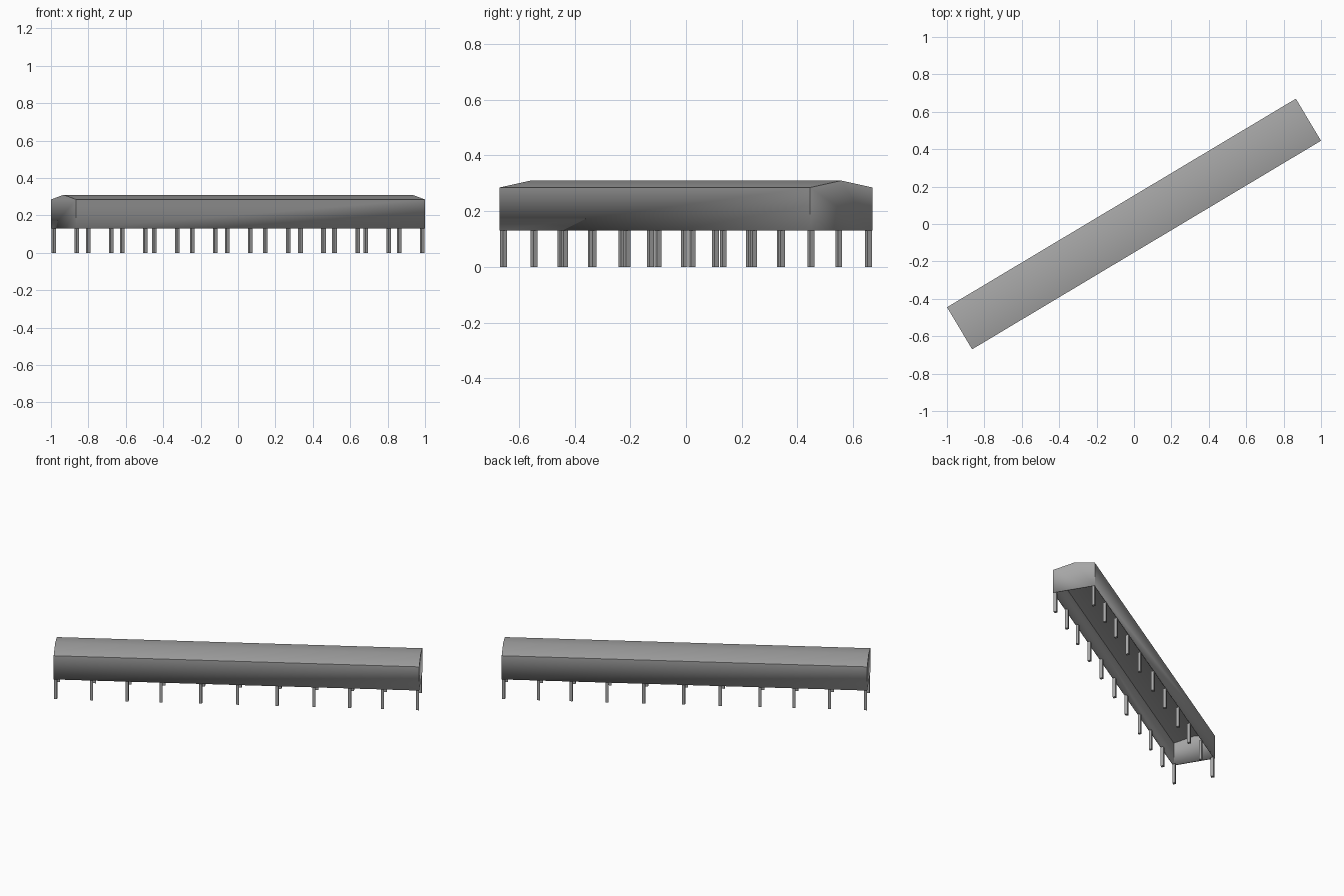
import bpy
import bmesh
import math
from mathutils import Matrix

if "Cube" in bpy.data.objects:
    bpy.data.objects.remove(bpy.data.objects["Cube"], do_unlink=True)

HALF_LEN, HALF_WID = 1.0865, 0.131
FLOOR, EAVE, RIDGE = 0.13, 0.285, 0.31
POST = 0.018
TURN = Matrix.Rotation(math.radians(30.87), 4, "Z")

grey = bpy.data.materials.new("plain grey")
grey.use_nodes = True
colour = (0.38, 0.38, 0.38, 1)
grey.diffuse_color = colour
grey.node_tree.nodes["Principled BSDF"].inputs["Base Color"].default_value = colour


def add_object(name, bm):
    """Turn a bmesh into a grey object set along the diagonal."""
    bmesh.ops.recalc_face_normals(bm, faces=bm.faces)
    mesh = bpy.data.meshes.new(name)
    bm.to_mesh(mesh)
    bm.free()
    mesh.materials.append(grey)
    obj = bpy.data.objects.new(name, mesh)
    bpy.context.collection.objects.link(obj)
    obj.matrix_world = TURN
    return obj


# Hall: gabled profile swept along its length, open underneath
bm = bmesh.new()
profile = [(-HALF_WID, FLOOR), (-HALF_WID, EAVE), (0, RIDGE),
           (HALF_WID, EAVE), (HALF_WID, FLOOR)]
end = bm.faces.new([bm.verts.new((-HALF_LEN, y, z)) for y, z in profile])
sweep = bmesh.ops.extrude_face_region(bm, geom=[end], use_keep_orig=True)
moved = [v for v in sweep["geom"] if isinstance(v, bmesh.types.BMVert)]
bmesh.ops.translate(bm, verts=moved, vec=(2 * HALF_LEN, 0, 0))
bmesh.ops.recalc_face_normals(bm, faces=bm.faces)
underside = [f for f in bm.faces if f.calc_center_median().z < FLOOR + 0.01]
bmesh.ops.delete(bm, geom=underside, context="FACES")
hall = add_object("hall_shell", bm)
# The open shell must face outwards
if hall.data.polygons[0].center.dot(hall.data.polygons[0].normal) < 0:
    hall.data.flip_normals()
walls = hall.modifiers.new("wall thickness", "SOLIDIFY")
walls.thickness = 0.006
walls.offset = -1
walls.use_even_offset = True
bpy.context.view_layer.objects.active = hall
hall.select_set(True)
bpy.ops.object.shade_smooth_by_angle(angle=math.radians(30))

# Posts: two rows of uneven spacing under the long walls
stations = [0, 0.213, 0.425, 0.626, 0.862, 1.08, 1.317, 1.536, 1.748, 1.943, 2.15]
for name, side in (("front_posts", -1), ("back_posts", 1)):
    bm = bmesh.new()
    for s in stations:
        place = Matrix.Translation((s - 1.075, side * (HALF_WID - 0.011), FLOOR / 2))
        bmesh.ops.create_cube(bm, size=1, matrix=place @ Matrix.Diagonal((POST, POST, FLOOR, 1)))
    add_object(name, bm)
